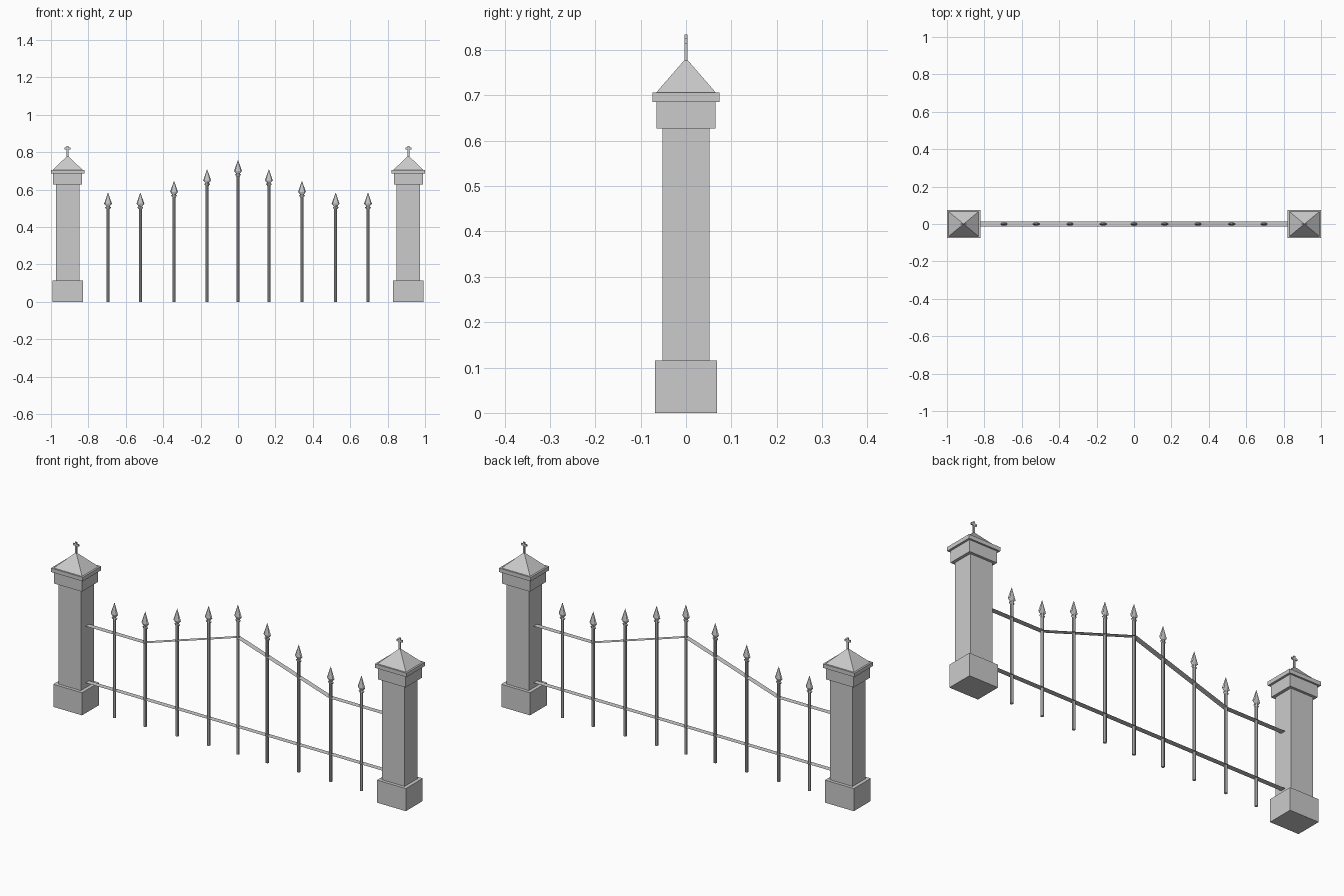
import bpy, bmesh, math

if "Cube" in bpy.data.objects:
    bpy.data.objects.remove(bpy.data.objects["Cube"])


def make(name, bm):
    bmesh.ops.recalc_face_normals(bm, faces=bm.faces)
    me = bpy.data.meshes.new(name)
    bm.to_mesh(me)
    bm.free()
    ob = bpy.data.objects.new(name, me)
    bpy.context.collection.objects.link(ob)
    return ob


def taper(name, x, hx, hy, z0, z1, top=1.0):
    """Box from z0 to z1; top=0 closes it to a point."""
    bm = bmesh.new()
    corners = [(-1, -1), (1, -1), (1, 1), (-1, 1)]
    low = [bm.verts.new((x + a * hx, b * hy, z0)) for a, b in corners]
    bm.faces.new(low)
    if top == 0:
        high = [bm.verts.new((x, 0, z1))] * 4
    else:
        high = [bm.verts.new((x + a * hx * top, b * hy * top, z1)) for a, b in corners]
        bm.faces.new(high)
    for i in range(4):
        j = (i + 1) % 4
        quad = [low[i], low[j], high[j], high[i]]
        bm.faces.new(quad[:3] if top == 0 else quad)
    return make(name, bm)


def lathe(name, x, profile, flat=1.0, sides=8):
    """Low-poly turned shape from (radius, z) points, squashed in y."""
    bm = bmesh.new()
    rings = []
    for r, z in profile:
        n = 1 if r == 0 else sides
        rings.append([bm.verts.new((x + r * math.cos(i * math.tau / sides),
                                    r * flat * math.sin(i * math.tau / sides), z))
                      for i in range(n)])
    for a, b in zip(rings, rings[1:]):
        for i in range(sides):
            j = (i + 1) % sides
            quad = [a[i % len(a)], a[j % len(a)], b[j % len(b)], b[i % len(b)]]
            bm.faces.new(list(dict.fromkeys(quad)))
    for ring in (rings[0], rings[-1]):
        if len(ring) > 1:
            bm.faces.new(ring)
    return make(name, bm)


def strip(name, path, half=0.014):
    """Flat ribbon rail following (x, z) points."""
    bm = bmesh.new()
    pairs = [[bm.verts.new((x, y, z)) for y in (-half, half)] for x, z in path]
    for a, b in zip(pairs, pairs[1:]):
        bm.faces.new((a[0], b[0], b[1], a[1]))
    return make(name, bm)


# Stone pillars with stepped caps and small crosses
for side, x in (("left", -0.911), ("right", 0.911)):
    for part, hx, hy, z0, z1, top in (
            ("base", 0.081, 0.068, 0, 0.115, 1),
            ("shaft", 0.063, 0.052, 0.115, 0.627, 1),
            ("capital", 0.078, 0.065, 0.627, 0.686, 1),
            ("slab", 0.089, 0.074, 0.686, 0.706, 1),
            ("roof", 0.080, 0.066, 0.706, 0.782, 0),
            ("cross_post", 0.005, 0.003, 0.775, 0.834, 1),
            ("cross_arm", 0.016, 0.003, 0.815, 0.825, 1)):
        taper(f"{side}_pillar_{part}", x, hx, hy, z0, z1, top)

# Flat rails, the upper one peaked in the middle
strip("lower_rail", [(-0.85, 0.14), (0.85, 0.14)])
strip("upper_rail", [(-0.85, 0.428), (-0.522, 0.428), (0, 0.595),
                     (0.522, 0.428), (0.85, 0.428)])

# Pickets with flattened spear heads
half_row = [(0, 0.76), (0.165, 0.71), (0.342, 0.648), (0.522, 0.585), (0.695, 0.585)]
for px, top in half_row:
    for x in ([px, -px] if px else [0]):
        lathe("picket_bar", x, [(0.008, 0), (0.008, top - 0.07)])
        lathe("picket_spear", x, [(0, top), (0.012, top - 0.034), (0.021, top - 0.06),
                                  (0.009, top - 0.074), (0.016, top - 0.08),
                                  (0.008, top - 0.09)], flat=0.42)
